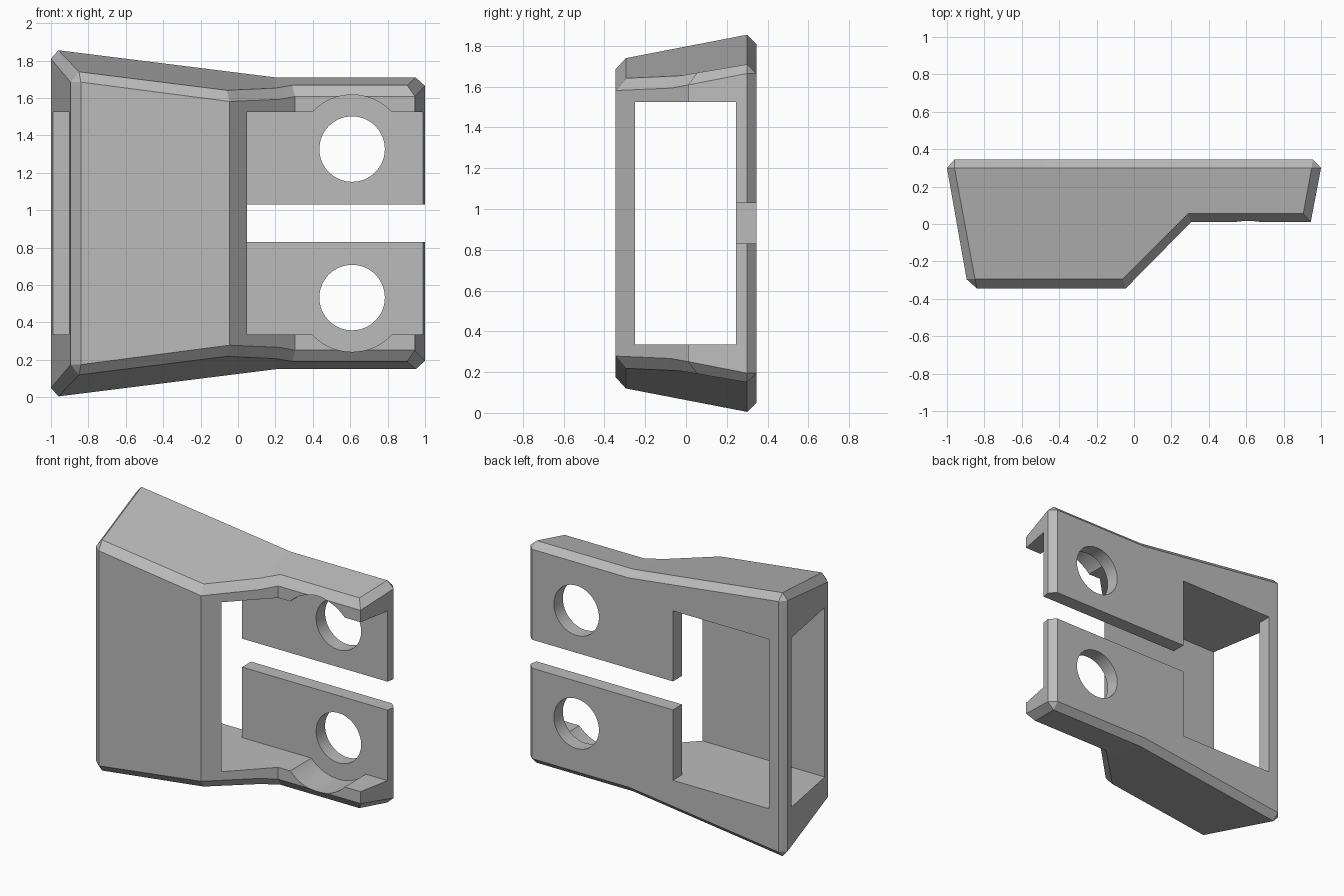
import bpy, bmesh

cube = bpy.data.objects.get("Cube")
if cube:
    bpy.data.objects.remove(cube)

MID = 0.93          # height of the mirror plane
FOLD = 0.2          # x where the sloping caps turn level

grey = bpy.data.materials.new("plain_grey")
grey.use_nodes = True
grey.diffuse_color = (0.5, 0.5, 0.5, 1)
grey.node_tree.nodes["Principled BSDF"].inputs["Base Color"].default_value = (0.5, 0.5, 0.5, 1)


def cap_height(x, y):
    return 1.71 + 0.17 * (y - 0.3) + 0.125 * max(0, FOLD - x)


# Each corner: cap point, drop of the chamfer, wall points (two where the upright edge is chamfered)
corners = [
    ((-0.96, 0.30), 0.045, [(-0.96, 0.345), (-1.0, 0.30)]),
    ((-0.85, -0.295), 0.055, [(-0.895, -0.295), (-0.84, -0.345)]),
    ((-0.06, -0.295), 0.06, [(-0.045, -0.345)]),
    ((FOLD, -0.035), 0.06, [(0.222, -0.074)]),
    ((0.29, 0.055), 0.06, [(0.305, 0.01)]),
    ((0.905, 0.055), 0.06, [(0.945, 0.01)]),
    ((0.95, 0.30), 0.045, [(1.0, 0.30), (0.955, 0.345)]),
    ((FOLD, 0.30), 0.045, [(FOLD, 0.345)]),
]


def make_shell():
    bm = bmesh.new()
    walls = []
    for side in (1, -1):
        inner, outer = [], []
        for (x, y), drop, pts in corners:
            z = cap_height(x, y) - MID
            inner.append(bm.verts.new((x, y, MID + side * z)))
            outer.append([bm.verts.new((px, py, MID + side * (z - drop))) for px, py in pts])
        # cap in two parts, divided at the fold
        bm.faces.new(inner[:4] + inner[7:])
        bm.faces.new(inner[3:])
        # chamfers around the cap
        for i, a in enumerate(inner):
            j = (i + 1) % len(inner)
            bm.faces.new((a, outer[i][-1], outer[j][0], inner[j]))
            if len(outer[i]) == 2:
                bm.faces.new((a, *outer[i]))
        walls.append([v for group in outer for v in group])
    # upright walls
    top, bottom = walls
    for i in range(len(top)):
        j = (i + 1) % len(top)
        bm.faces.new((top[i], bottom[i], bottom[j], top[j]))
    bmesh.ops.recalc_face_normals(bm, faces=bm.faces)
    mesh = bpy.data.meshes.new("bracket_shell")
    bm.to_mesh(mesh)
    bm.free()
    obj = bpy.data.objects.new("bracket_shell", mesh)
    bpy.context.collection.objects.link(obj)
    mesh.materials.append(grey)
    return obj


shell = make_shell()


def cut(cutter, name):
    cutter.name = name
    cutter.data.materials.append(grey)
    cutter.hide_render = True
    mod = shell.modifiers.new(name, 'BOOLEAN')
    mod.operation = 'DIFFERENCE'
    mod.solver = 'EXACT'
    mod.object = cutter
    bpy.context.view_layer.objects.active = shell
    bpy.ops.object.modifier_apply(modifier=name)
    bpy.data.objects.remove(cutter)


def cut_box(name, low, high):
    bpy.ops.mesh.primitive_cube_add(size=1, location=[(a + b) / 2 for a, b in zip(low, high)])
    box = bpy.context.object
    box.scale = [b - a for a, b in zip(low, high)]
    bpy.ops.object.transform_apply(location=False, rotation=False, scale=True)
    cut(box, name)


def cut_bore(name, radius, z, y0, y1):
    bpy.ops.mesh.primitive_cylinder_add(vertices=64, radius=radius, depth=y1 - y0,
                                        location=(0.61, (y0 + y1) / 2, z), rotation=(1.570796, 0, 0))
    cut(bpy.context.object, name)


# Hollow running right through from side to side
cut_box("side_passage", (-1.5, -0.25, 0.335), (1.5, 0.245, 1.525))
# Window and slot in the back wall
cut_box("back_window", (-0.885, 0.1, 0.335), (-0.14, 0.6, 1.525))
cut_box("back_slot", (-0.3, 0.1, 0.83), (1.5, 0.6, 1.03))
# Screw holes with wide clearance in the lips
for label, z in (("upper", MID + 0.397), ("lower", MID - 0.397)):
    cut_bore(label + "_clearance", 0.29, z, -0.2, 0.245)
    cut_bore(label + "_hole", 0.175, z, 0.1, 0.6)

# Smooth the bores, keep all other edges sharp
bpy.ops.object.select_all(action='DESELECT')
shell.select_set(True)
bpy.context.view_layer.objects.active = shell
bpy.ops.object.shade_smooth_by_angle(angle=0.12)
